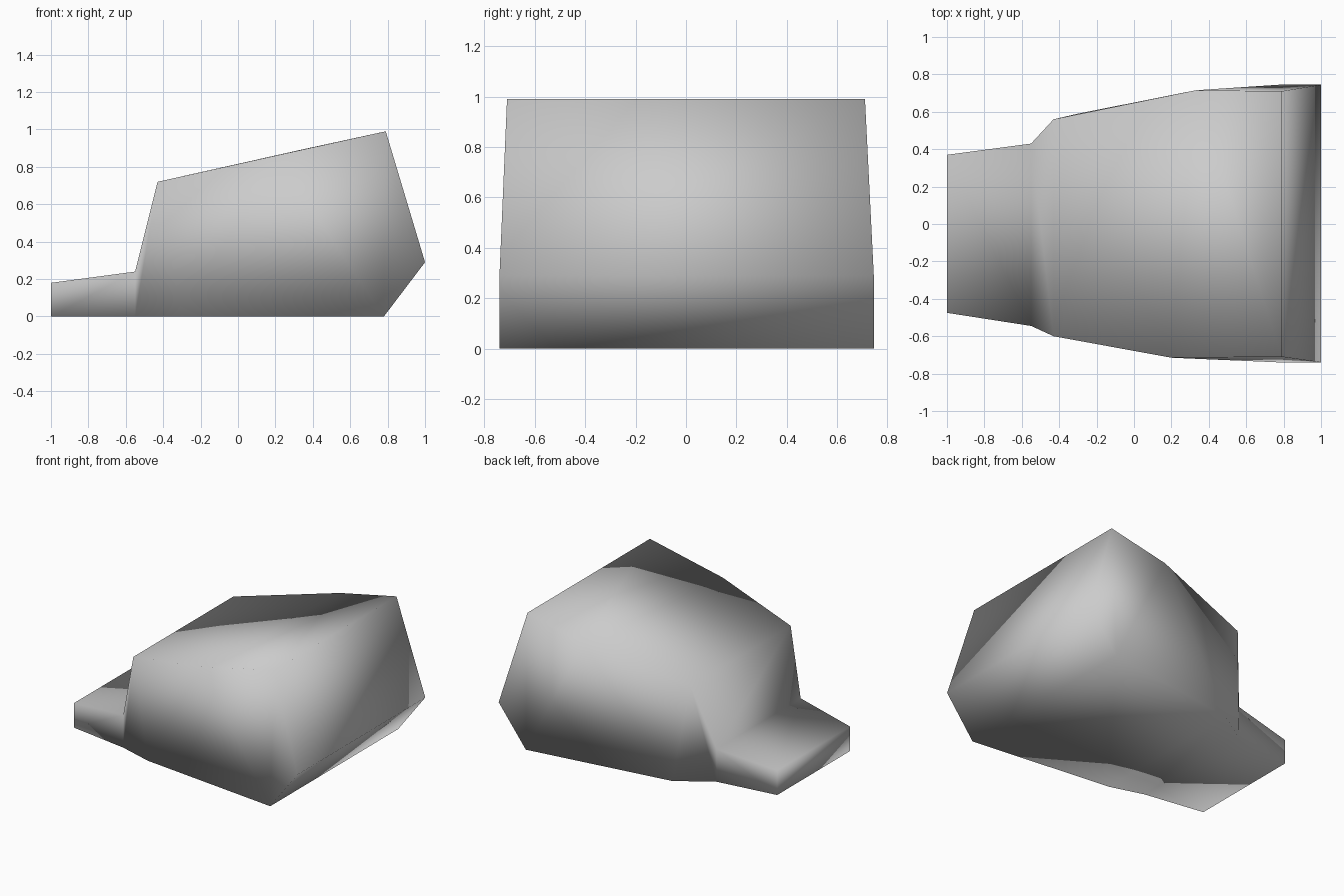
import bpy
import bmesh

cube = bpy.data.objects.get("Cube")
if cube:
    bpy.data.objects.remove(cube, do_unlink=True)

grey = bpy.data.materials.new("plain grey")
grey.use_nodes = True
grey.diffuse_color = (0.6, 0.6, 0.6, 1)
grey.node_tree.nodes["Principled BSDF"].inputs["Base Color"].default_value = grey.diffuse_color

# Side outline as (x, z), from the low end along the base and back over the top
outline = [(-1, 0), (-.55, 0), (-.3, 0), (.78, 0), (1, .29),
           (.79, .99), (.33, .89), (-.43, .72), (-.55, .24), (-1, .18)]
back_y = [.37, .43, .59, .745, .745, .71, .715, .56, .43, .37]
front_y = [-.475, -.545, -.62, -.74, -.74, -.71, -.715, -.6, -.545, -.475]
front_outline = list(outline)
front_outline[6] = (.2, .86)

# Quads filling each side wall
side_quads = [(0, 1, 8, 9), (1, 2, 7, 8), (2, 3, 6, 7), (3, 4, 5, 6)]

bm = bmesh.new()
back = [bm.verts.new((x, y, z)) for (x, z), y in zip(outline, back_y)]
front = [bm.verts.new((x, y, z)) for (x, z), y in zip(front_outline, front_y)]

# Base, ends and top: one band around the outline
for i in range(len(outline)):
    j = (i + 1) % len(outline)
    bm.faces.new((front[i], front[j], back[j], back[i]))

# Side walls
for row in (front, back):
    for quad in side_quads:
        bm.faces.new([row[k] for k in quad])

bmesh.ops.recalc_face_normals(bm, faces=bm.faces)
for face in bm.faces:
    face.smooth = True

mesh = bpy.data.meshes.new("stepped_body")
bm.to_mesh(mesh)
bm.free()
mesh.materials.append(grey)
body = bpy.data.objects.new("stepped_body", mesh)
bpy.context.collection.objects.link(body)
